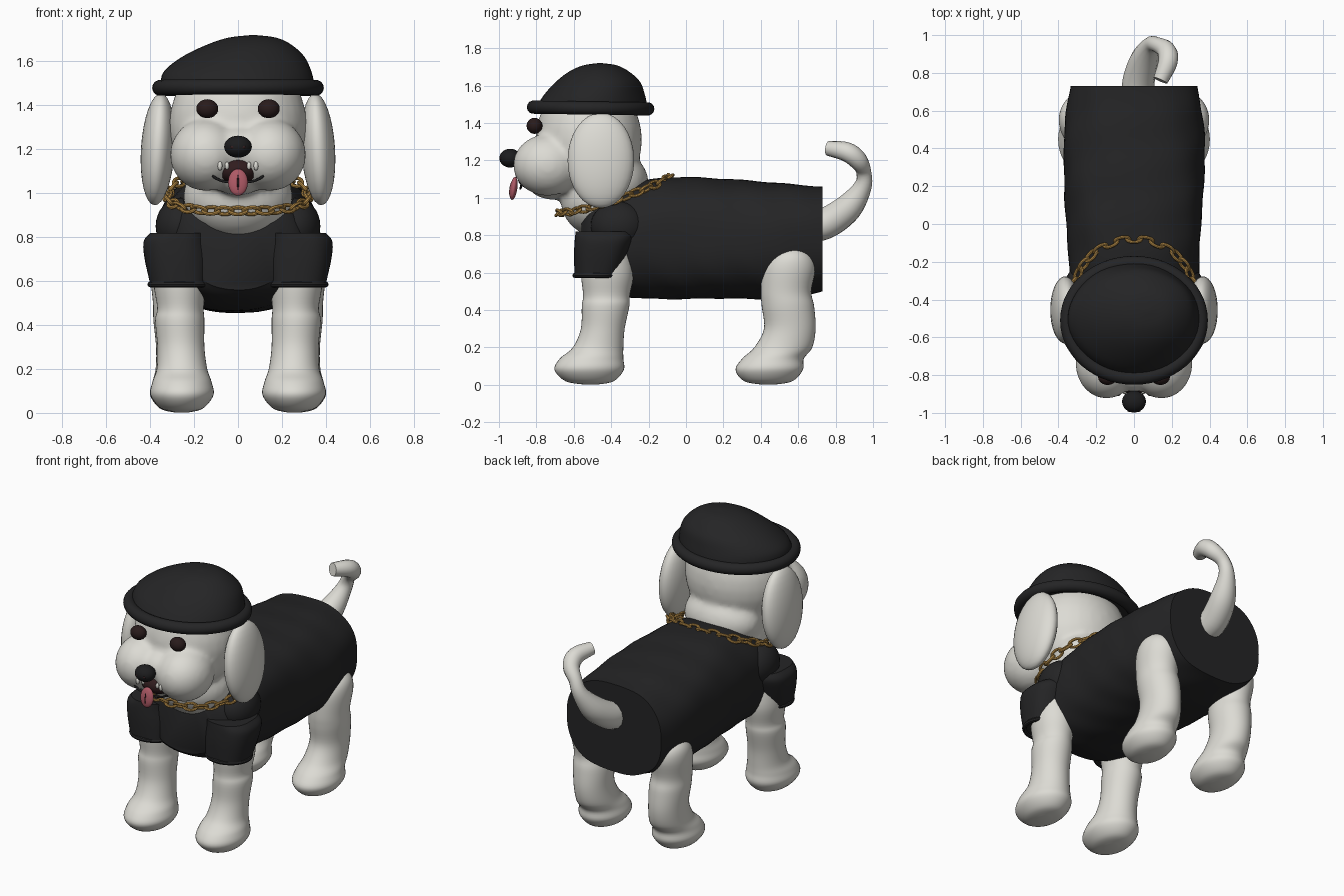
import bpy, bmesh
from math import sin, cos, pi, copysign
from mathutils import Vector, Matrix, Euler

cube = bpy.data.objects.get("Cube")
if cube:
    bpy.data.objects.remove(cube, do_unlink=True)


def material(name, r, g, b):
    m = bpy.data.materials.new(name)
    m.use_nodes = True
    m.diffuse_color = (r, g, b, 1)
    m.node_tree.nodes["Principled BSDF"].inputs["Base Color"].default_value = (r, g, b, 1)
    return m


WHITE = material("warm white fur", .72, .71, .66)
CLOTH = material("black cloth", .018, .018, .019)
NOSE = material("nose black", .012, .012, .013)
EYE = material("dark brown eye", .022, .011, .011)
MOUTH = material("dark mouth", .03, .012, .013)
PINK = material("pink tongue", .42, .1, .13)
GOLD = material("gold", .52, .29, .07)
made = []


def finish(name, bm, mat):
    bmesh.ops.recalc_face_normals(bm, faces=bm.faces)
    me = bpy.data.meshes.new(name)
    bm.to_mesh(me)
    bm.free()
    me.materials.append(mat)
    ob = bpy.data.objects.new(name, me)
    bpy.context.collection.objects.link(ob)
    made.append(ob)
    return ob


def add_ball(bm, pos, size, rot=(0, 0, 0), segs=32):
    mat = Matrix.LocRotScale(Vector(pos), Euler(rot), Vector(size))
    bmesh.ops.create_uvsphere(bm, u_segments=segs, v_segments=segs // 2, radius=1, matrix=mat)


def ball(name, pos, size, mat, rot=(0, 0, 0), segs=32):
    bm = bmesh.new()
    add_ball(bm, pos, size, rot, segs)
    return finish(name, bm, mat)


def spline(rows, steps):
    """Smooth resampling of rows of numbers."""
    rows = [Vector(r) for r in rows]
    out = []
    for i in range(len(rows) - 1):
        a, b, c, d = rows[max(i - 1, 0)], rows[i], rows[i + 1], rows[min(i + 2, len(rows) - 1)]
        for k in range(steps):
            t = k / steps
            out.append(b + (c - a) * (t / 2) + (a * 2 - b * 5 + c * 4 - d) * (t * t / 2)
                       + (b * 3 - a - c * 3 + d) * (t ** 3 / 2))
    return out + [rows[-1]]


def loft(name, rows, mat, axis="z", side=1, power=2, steps=5, n=40, wave=0):
    """Rows are (position, centre a, centre b, radius a, radius b)."""
    bm = bmesh.new()
    rings = []
    for t, ca, cb, ra, rb in spline(rows, steps):
        ring = []
        for i in range(n):
            u = 2 * pi * i / n
            f = 1 + wave * sin(5 * u + 9 * t) * sin(17 * t + 3 * cos(u))
            a = ca + ra * f * copysign(abs(cos(u)) ** (2 / power), cos(u))
            b = cb + rb * f * copysign(abs(sin(u)) ** (2 / power), sin(u))
            ring.append(bm.verts.new((a * side, b, t) if axis == "z" else (a * side, t, b)))
        rings.append(ring)
    for p, q in zip(rings, rings[1:]):
        for i in range(n):
            j = (i + 1) % n
            bm.faces.new((p[i], p[j], q[j], q[i]))
    bm.faces.new(rings[0])
    bm.faces.new(rings[-1])
    return finish(name, bm, mat)


def add_torus(bm, frame, rx, ry, wire, n, m):
    """Oval ring in the local xy plane of frame."""
    grid = []
    for i in range(n):
        u = 2 * pi * i / n
        out = Vector((cos(u) * ry, sin(u) * rx, 0)).normalized()
        mid = Vector((cos(u) * rx, sin(u) * ry, 0))
        grid.append([bm.verts.new(frame @ (mid + out * wire * cos(2 * pi * k / m)
                     + Vector((0, 0, wire * sin(2 * pi * k / m))))) for k in range(m)])
    for i in range(n):
        for k in range(m):
            a, b = grid[i], grid[(i + 1) % n]
            bm.faces.new((a[k], b[k], b[(k + 1) % m], a[(k + 1) % m]))


def tube(name, pts, mat, depth=1.0):
    """Points are (x, y, z, radius)."""
    cu = bpy.data.curves.new(name, "CURVE")
    cu.dimensions = "3D"
    cu.bevel_depth = depth
    cu.bevel_resolution = 5
    cu.use_fill_caps = True
    dense = spline(pts, 5)
    sp = cu.splines.new("POLY")
    sp.points.add(len(dense) - 1)
    for p, v in zip(sp.points, dense):
        p.co = (v[0], v[1], v[2], 1)
        p.radius = v[3]
    sp.use_smooth = True
    cu.materials.append(mat)
    ob = bpy.data.objects.new(name, cu)
    bpy.context.collection.objects.link(ob)


# Head, cheeks and neck blended into one skin
bm = bmesh.new()
add_ball(bm, (0, -.52, 1.31), (.315, .285, .33))
add_ball(bm, (0, -.45, .985), (.25, .22, .2))
add_ball(bm, (0, -.38, 1.08), (.25, .18, .17))
add_ball(bm, (0, -.72, 1.2), (.12, .17, .12))
add_ball(bm, (0, -.71, 1.08), (.13, .14, .09))
for s in (-1, 1):
    add_ball(bm, (.145 * s, -.74, 1.175), (.165, .185, .165))
head = finish("head", bm, WHITE)
mod = head.modifiers.new("blend", "REMESH")
mod.mode = "VOXEL"
mod.voxel_size = .016
mod.use_smooth_shade = True
mod = head.modifiers.new("soften", "SMOOTH")
mod.factor = .5
mod.iterations = 10

# Face
ball("nose", (0, -.94, 1.212), (.063, .058, .05), NOSE)
ball("mouth", (0, -.815, 1.105), (.1, .085, .062), MOUTH)
ball("tongue", (0, -.922, 1.05), (.045, .02, .062), PINK, (-.15, 0, 0))
ball("tongue_groove", (0, -.939, 1.05), (.005, .005, .035), MOUTH, (-.15, 0, 0), 12)
tube("lip_line", [(-.125, -.88, 1.092, 1), (-.1, -.88, 1.068, 1), (-.05, -.885, 1.052, 1),
                  (.05, -.885, 1.052, 1), (.1, -.88, 1.068, 1), (.125, -.88, 1.092, 1)], NOSE, .006)

# Shirt
loft("shirt", [(-.56, 0, .73, .2, .17), (-.5, 0, .755, .29, .235), (-.35, 0, .77, .335, .295),
               (-.1, 0, .785, .35, .325), (.2, 0, .78, .37, .32), (.5, 0, .77, .37, .31),
               (.73, 0, .78, .335, .28)], CLOTH, "y", power=2.5, steps=8, n=72, wave=.012)

for s, tag in ((1, "left_"), (-1, "right_")):
    ball(tag + "ear", (.365 * s, -.455, 1.2), (.077, .178, .255), WHITE, (0, -.06 * s, 0))
    ball(tag + "eye", (.14 * s, -.81, 1.385), (.05, .042, .043), EYE)
    ball(tag + "nostril", (.024 * s, -.988, 1.21), (.011, .007, .008), MOUTH, segs=12)
    ball(tag + "inner_tooth", (.05 * s, -.89, 1.125), (.01, .01, .018), WHITE, segs=12)
    ball(tag + "outer_tooth", (.082 * s, -.9, 1.125), (.011, .012, .022), WHITE, segs=12)
    ball(tag + "shoulder", (.26 * s, -.36, .85), (.115, .15, .13), CLOTH)

    # Legs
    loft(tag + "front_leg", [(.002, .255, -.51, .03, .04), (.02, .255, -.515, .095, .13),
         (.08, .255, -.518, .143, .185), (.14, .255, -.505, .135, .17), (.2, .255, -.47, .115, .135),
         (.3, .26, -.445, .107, .117), (.42, .265, -.43, .112, .127), (.48, .262, -.425, .106, .125),
         (.6, .265, -.42, .12, .14), (.75, .265, -.42, .11, .12)], WHITE, side=s)
    loft(tag + "back_leg", [(.002, .26, .44, .03, .04), (.02, .26, .44, .095, .13),
         (.08, .26, .445, .14, .18), (.14, .26, .465, .13, .165), (.2, .26, .52, .115, .155),
         (.3, .265, .555, .108, .138), (.42, .27, .545, .115, .14), (.5, .275, .535, .112, .135),
         (.62, .28, .55, .118, .142), (.69, .28, .56, .105, .115), (.73, .28, .565, .06, .06),
         (.738, .28, .565, .01, .01)], WHITE, side=s)

    # Sleeves with hems
    loft(tag + "sleeve", [(.585, .268, -.475, .132, .12), (.7, .277, -.455, .148, .143),
         (.78, .28, -.44, .15, .155), (.82, .265, -.44, .135, .15)], CLOTH, side=s, power=2.5, wave=.008)
    bm = bmesh.new()
    add_torus(bm, Matrix.Translation((.268 * s, -.475, .585)), .132, .12, .013, 40, 8)
    finish(tag + "sleeve_hem", bm, CLOTH)

# Hat
loft("hat_crown", [(1.48, 0, -.505, .35, .3), (1.55, 0, -.49, .338, .27), (1.62, .025, -.47, .28, .225),
                   (1.675, .05, -.465, .195, .16), (1.708, .065, -.46, .11, .09),
                   (1.72, .07, -.46, .012, .012)], CLOTH, n=48, wave=.008)
bm = bmesh.new()
add_torus(bm, Matrix.Translation((0, -.51, 1.48)) @ Matrix.Rotation(-.015, 4, "X"), .355, .305, .036, 56, 14)
finish("hat_brim", bm, CLOTH)

# Tail
tube("tail", [(.02, .66, .84, .085), (.025, .76, .87, .085), (.055, .87, .95, .075),
              (.09, .945, 1.06, .048), (.12, .95, 1.14, .04), (.17, .92, 1.2, .05),
              (.18, .86, 1.245, .052), (.14, .76, 1.265, .04)], WHITE)


# Chain of alternating links
def chain_point(t):
    k = (1 - cos(t)) / 2
    return Vector((.32 * sin(t), -.38 - .3 * cos(t), .92 + .19 * k ** 1.5))


bm = bmesh.new()
LINKS = 32
for i in range(LINKS):
    t = 2 * pi * i / LINKS
    along = (chain_point(t + .01) - chain_point(t - .01)).normalized()
    across = along.cross(Vector((0, 0, 1))).normalized()
    frame = Matrix((along, across, along.cross(across))).transposed().to_4x4()
    roll = Matrix.Rotation(pi / 4 + (i % 2) * pi / 2, 4, "X")
    add_torus(bm, Matrix.Translation(chain_point(t)) @ frame @ roll, .04, .022, .0085, 16, 8)
finish("neck_chain", bm, GOLD)

# Shading
bpy.ops.object.select_all(action="DESELECT")
for ob in made:
    ob.select_set(True)
bpy.context.view_layer.objects.active = made[0]
bpy.ops.object.shade_smooth_by_angle(angle=.7)
